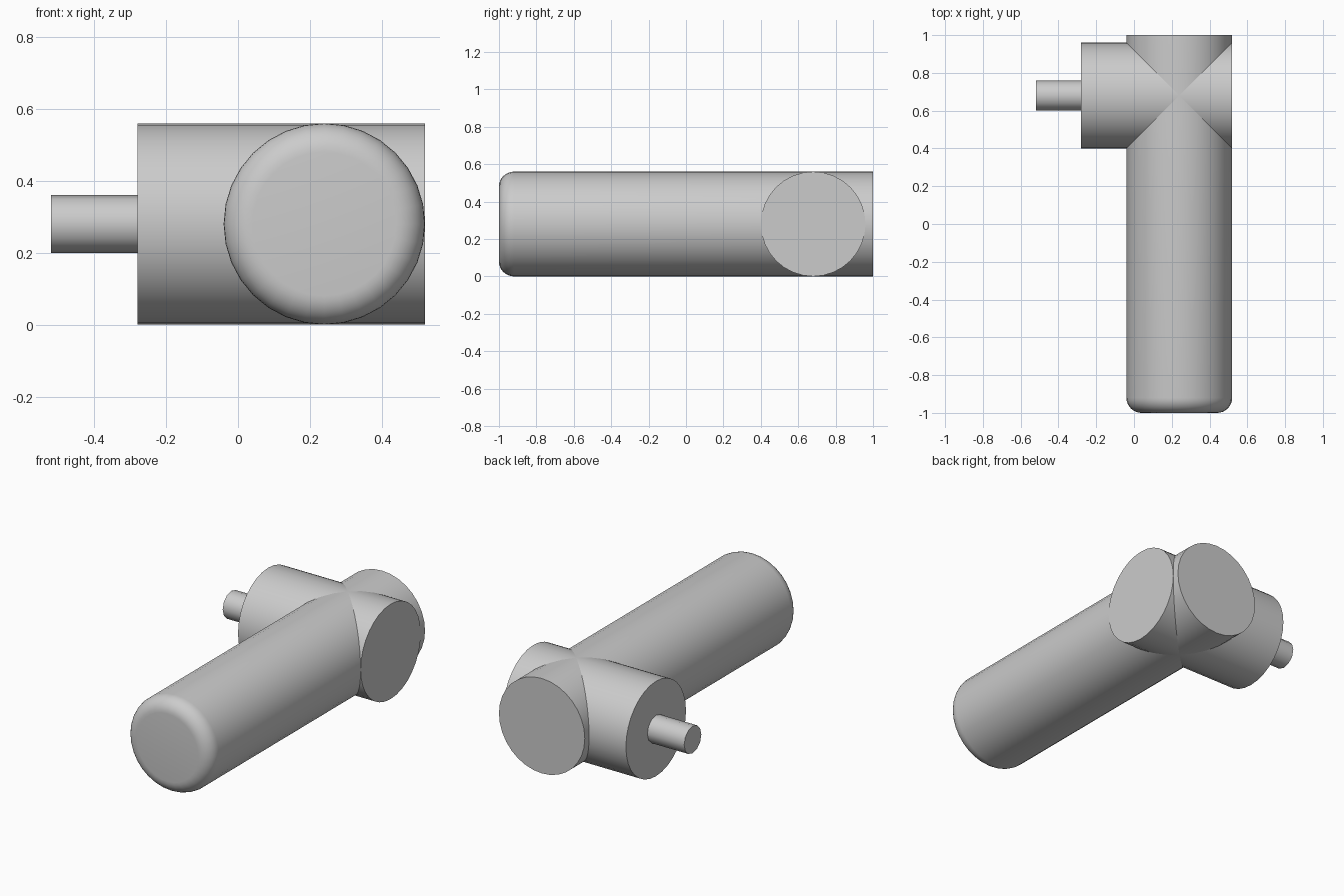
import bpy
import math
from mathutils import Matrix

cube = bpy.data.objects.get("Cube")
if cube:
    bpy.data.objects.remove(cube, do_unlink=True)

GREY = (0.6, 0.6, 0.6, 1.0)
grey = bpy.data.materials.new("plain_grey")
grey.use_nodes = True
grey.diffuse_color = GREY
grey.node_tree.nodes["Principled BSDF"].inputs["Base Color"].default_value = GREY

AXIS_HEIGHT = 0.28
RADIUS = 0.28
BODY_X = 0.24
CROSS_Y = 0.68


def turned_part(name, profile, sides, matrix):
    """Revolve (radius, distance) points about local z, with flat end caps."""
    verts, faces = [], []
    for r, d in profile:
        for i in range(sides):
            a = math.tau * i / sides
            verts.append((r * math.cos(a), r * math.sin(a), d))
    for ring in range(len(profile) - 1):
        for i in range(sides):
            j = (i + 1) % sides
            low, high = ring * sides, (ring + 1) * sides
            faces.append((low + i, low + j, high + j, high + i))
    faces.append(tuple(reversed(range(sides))))
    faces.append(tuple(range(len(verts) - sides, len(verts))))
    mesh = bpy.data.meshes.new(name)
    mesh.from_pydata(verts, [], faces)
    mesh.transform(matrix)
    mesh.materials.append(grey)
    obj = bpy.data.objects.new(name, mesh)
    bpy.context.collection.objects.link(obj)
    bpy.ops.object.select_all(action="DESELECT")
    obj.select_set(True)
    bpy.context.view_layer.objects.active = obj
    bpy.ops.object.shade_smooth_by_angle(angle=math.radians(40))
    return obj


along_y = Matrix.Rotation(-math.pi / 2, 4, "X")
along_x = Matrix.Rotation(math.pi / 2, 4, "Y")

# Long body with a rounded front rim and a flat back
ROUND = 0.08
STEPS = 8
profile = []
for k in range(STEPS + 1):
    a = math.pi / 2 * k / STEPS
    profile.append((RADIUS - ROUND + ROUND * math.sin(a),
                    -1 + ROUND - ROUND * math.cos(a)))
profile.append((RADIUS, 1))
turned_part("long_body", profile, 32,
            Matrix.Translation((BODY_X, 0, AXIS_HEIGHT)) @ along_y)

# Cross barrel through the back of the body, and the pin on its right end
cross = Matrix.Translation((0, CROSS_Y, AXIS_HEIGHT)) @ along_x
turned_part("cross_barrel", [(RADIUS, -0.28), (RADIUS, 0.52)], 32, cross)
turned_part("side_pin", [(0.08, -0.52), (0.08, -0.27)], 12, cross)
